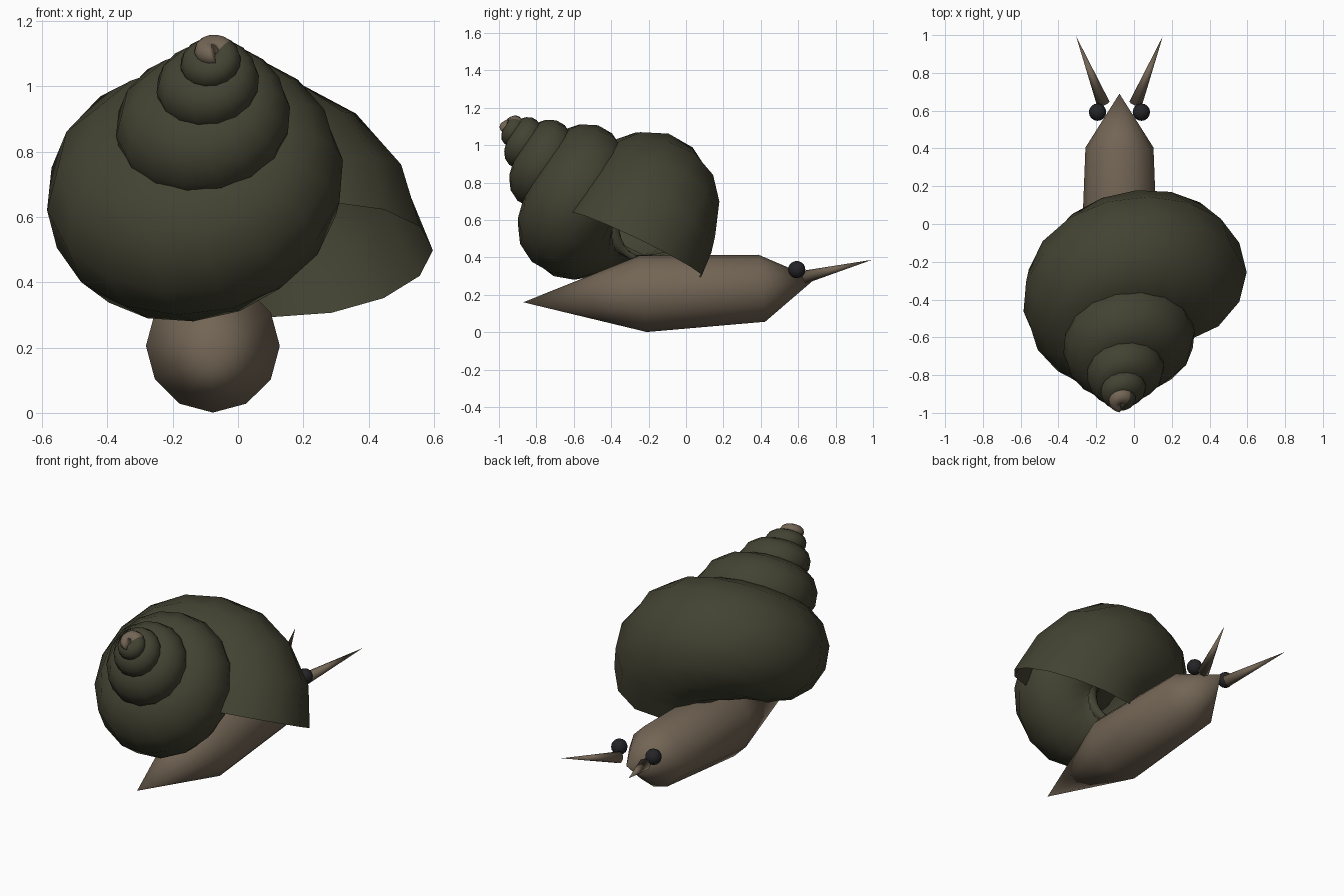
import bpy, bmesh
from math import pi, sin, cos, log
from mathutils import Vector

cube = bpy.data.objects.get("Cube")
if cube:
    bpy.data.objects.remove(cube, do_unlink=True)


def material(name, colour):
    m = bpy.data.materials.new(name)
    m.use_nodes = True
    m.diffuse_color = (*colour, 1)
    m.node_tree.nodes["Principled BSDF"].inputs["Base Color"].default_value = (*colour, 1)
    return m


olive = material("shell olive", (0.056, 0.056, 0.033))
tan = material("skin tan", (0.17, 0.13, 0.09))
black = material("eye black", (0.018, 0.018, 0.02))


def ring(centre, a, b, radius, sides):
    """Circle of points in the plane of unit vectors a and b."""
    return [centre + radius * (cos(2 * pi * i / sides) * a + sin(2 * pi * i / sides) * b)
            for i in range(sides)]


def loft(name, rings, mats, start=None, end=None, tinted_rows=0):
    """Skin a row of rings; optional end points close it with fans."""
    bm = bmesh.new()
    rows = [[bm.verts.new(p) for p in r] for r in rings]
    n = len(rows[0])
    for k, (lower, upper) in enumerate(zip(rows, rows[1:])):
        for i in range(n):
            j = (i + 1) % n
            f = bm.faces.new((lower[i], lower[j], upper[j], upper[i]))
            f.material_index = 1 if k < tinted_rows else 0
    for point, row in ((start, rows[0]), (end, rows[-1])):
        if point is not None:
            pole = bm.verts.new(point)
            for i in range(n):
                f = bm.faces.new((row[i], row[(i + 1) % n], pole))
                f.material_index = 1 if tinted_rows else 0
    bmesh.ops.recalc_face_normals(bm, faces=bm.faces[:])
    for f in bm.faces:
        f.smooth = True
    mesh = bpy.data.meshes.new(name)
    bm.to_mesh(mesh)
    bm.free()
    for m in mats:
        mesh.materials.append(m)
    obj = bpy.data.objects.new(name, mesh)
    bpy.context.collection.objects.link(obj)
    return obj


X, Y, Z = Vector((1, 0, 0)), Vector((0, 1, 0)), Vector((0, 0, 1))
MID = -0.077

# Body: twelve-sided spindle with pointed tail and head
tilt = Vector((0, 0.1, -1)).normalized()
loft("body",
     [ring(Vector((MID, -0.23, 0.205)), tilt, X, 0.205, 12),
      ring(Vector((MID, 0.405, 0.235)), tilt, X, 0.18, 12)],
     [tan], start=(MID, -0.87, 0.16), end=(MID, 0.69, 0.285))

# Shell: circular tube growing along a conical spiral, open at the mouth
apex = Vector((-0.072, -1.01, 1.17))
axis = Vector((0, 0.727, -0.687))
up = Vector((0, 0.687, 0.727))
HEIGHT, REACH, TUBE, GROWTH = 1.02, 0.27, 0.4, 1.7
STEPS, TURNS = 16, 4.75


def spiral(turn):
    angle = 2 * pi * turn
    out = cos(angle) * X - sin(angle) * up
    return apex + GROWTH ** turn * (HEIGHT * axis + REACH * out), out


whorls = []
count = int(STEPS * TURNS)
for i in range(count + 1):
    turn = i / STEPS - TURNS
    centre, out = spiral(turn)
    along = (spiral(turn + 0.001)[0] - spiral(turn - 0.001)[0]).normalized()
    side = (out - out.dot(along) * along).normalized()
    whorls.append(ring(centre, side, along.cross(side), TUBE * GROWTH ** turn, 14))
loft("shell", whorls, [olive, tan], start=spiral(-TURNS)[0], tinted_rows=10)

# Tentacles and eyes, mirrored about the body's middle
for label, s in (("left", 1), ("right", -1)):
    base = Vector((MID + s * 0.085, 0.635, 0.295))
    tip = Vector((MID + s * 0.23, 0.995, 0.387))
    along = (tip - base).normalized()
    a = along.cross(Z).normalized()
    loft(label + "_tentacle", [ring(base, a, along.cross(a), 0.035, 8)], [tan],
         start=base, end=tip)
    bpy.ops.mesh.primitive_uv_sphere_add(segments=16, ring_count=10, radius=0.046,
                                         location=(MID + s * 0.116, 0.592, 0.335))
    eye = bpy.context.object
    eye.name = label + "_eye"
    eye.data.materials.append(black)
    bpy.ops.object.shade_smooth()
